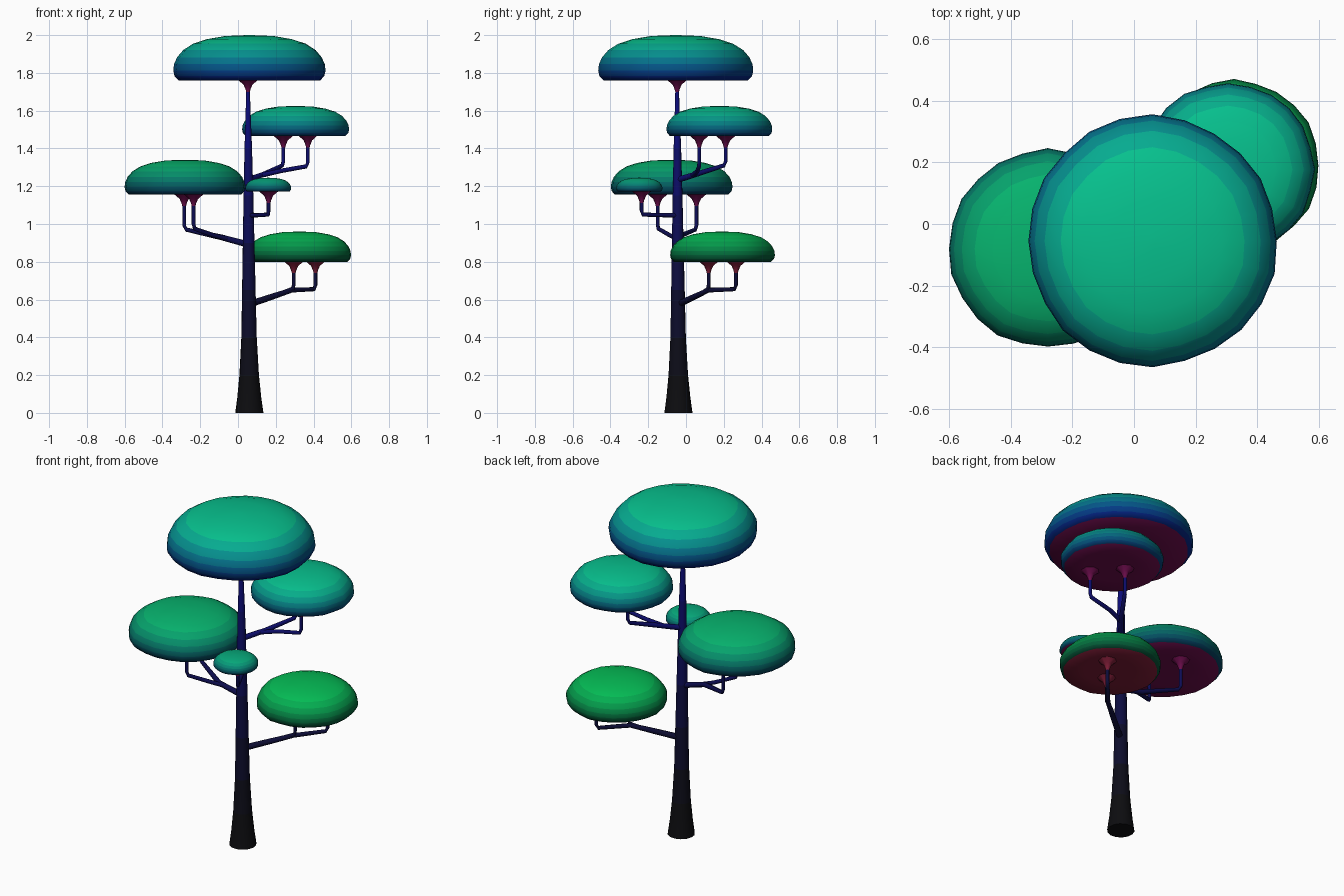
import bpy, bmesh, math, random
from mathutils import Vector

if "Cube" in bpy.data.objects:
    bpy.data.objects.remove(bpy.data.objects["Cube"])

random.seed(4)


def lerp(a, b, t):
    t = max(0.0, min(1.0, t))
    return tuple(x + (y - x) * t for x, y in zip(a, b))


def material(rgb):
    key = "paint_%02d_%02d_%02d" % tuple(round(c * 50) for c in rgb)
    m = bpy.data.materials.get(key) or bpy.data.materials.new(key)
    m.diffuse_color = (*[c ** 2.2 for c in rgb], 1)
    m.use_nodes = True
    m.node_tree.nodes["Principled BSDF"].inputs["Base Color"].default_value = m.diffuse_color
    return m


def bark(z):
    return lerp((0.08, 0.08, 0.09), (0.08, 0.08, 0.50), (z - 0.2) / 1.4)


def skin_rings(name, rings, colors, angle):
    """Bridge equal-sized rings of points, one colour per band, and cap both ends."""
    bm = bmesh.new()
    vs = [[bm.verts.new(p) for p in r] for r in rings]
    n = len(vs[0])
    for k in range(len(vs) - 1):
        for i in range(n):
            j = (i + 1) % n
            bm.faces.new((vs[k][i], vs[k][j], vs[k + 1][j], vs[k + 1][i])).material_index = k
    bm.faces.new(vs[0][::-1]).material_index = 0
    bm.faces.new(vs[-1]).material_index = len(vs) - 2
    bmesh.ops.recalc_face_normals(bm, faces=bm.faces)
    me = bpy.data.meshes.new(name)
    bm.to_mesh(me)
    bm.free()
    ob = bpy.data.objects.new(name, me)
    bpy.context.collection.objects.link(ob)
    for c in colors:
        me.materials.append(material(c))
    bpy.ops.object.select_all(action='DESELECT')
    bpy.context.view_layer.objects.active = ob
    ob.select_set(True)
    bpy.ops.object.shade_smooth_by_angle(angle=math.radians(angle))
    return ob


def tube(name, pts, sides=8, flare=None):
    """Tapered tube through (x, y, z, radius) points; last bands use the flare colour."""
    ps = [Vector(p[:3]) for p in pts]
    rings, cols = [], []
    side = None
    for k, p in enumerate(ps):
        a, b = ps[max(k - 1, 0)], ps[min(k + 1, len(ps) - 1)]
        t = (b - a).normalized()
        if side is None:
            side = t.orthogonal()
        side = (side - t * side.dot(t)).normalized()
        up = t.cross(side)
        rings.append([p + pts[k][3] * (side * math.cos(2 * math.pi * i / sides)
                                       + up * math.sin(2 * math.pi * i / sides))
                      for i in range(sides)])
        if k:
            cols.append(flare if flare and k >= len(ps) - 3 else bark((ps[k - 1].z + p.z) / 2))
    skin_rings(name, rings, cols, 50)


PROFILE = [(0.02, 0.0), (0.5, 0.0), (0.93, 0.0), (0.985, 0.1), (1.0, 0.22), (0.99, 0.36),
           (0.95, 0.51), (0.87, 0.67), (0.74, 0.81), (0.56, 0.91), (0.32, 0.98), (0.03, 1.0)]


def canopy(name, x, y, r, z0, z1, top, rim, under, sides=24):
    wob = [1 + random.uniform(-0.018, 0.01) for _ in range(sides)]
    rings = [[Vector((x + r * f * w * math.cos(2 * math.pi * i / sides),
                      y + r * f * w * math.sin(2 * math.pi * i / sides),
                      z0 + (z1 - z0) * h)) for i, w in enumerate(wob)] for f, h in PROFILE]
    cols = [under, under] + [lerp(rim, top, (PROFILE[k][1] + PROFILE[k + 1][1]) / 2 * 1.15)
                             for k in range(2, len(PROFILE) - 1)]
    skin_rings(name, rings, cols, 50)


def stem(name, path, top, flare):
    """Branch path that turns upward and flares into a canopy underside at height top."""
    x, y = path[-1][:2]
    corner = path[-1][2]
    pts = path[:-1] + [(x - (x - path[-2][0]) * 0.06, y - (y - path[-2][1]) * 0.06, corner, 0.011),
                       (x, y, corner + 0.022, 0.010), (x, y, top - 0.06, 0.010),
                       (x, y, top - 0.045, 0.014), (x, y, top - 0.022, 0.024),
                       (x, y, top + 0.004, 0.055)]
    tube(name, pts, 8, flare)


# canopies
magenta, wine = (0.42, 0.08, 0.30), (0.48, 0.13, 0.22)
canopy("top_canopy", 0.06, -0.055, 0.408, 1.76, 2.0, (0.06, 0.76, 0.57), (0.04, 0.12, 0.50), magenta)
canopy("upper_right_canopy", 0.305, 0.177, 0.281, 1.465, 1.625, (0.06, 0.75, 0.55), (0.04, 0.22, 0.45), magenta)
canopy("left_canopy", -0.28, -0.08, 0.323, 1.155, 1.34, (0.06, 0.70, 0.43), (0.04, 0.22, 0.36), magenta)
canopy("small_front_canopy", 0.16, -0.248, 0.123, 1.172, 1.245, (0.06, 0.66, 0.48), (0.04, 0.24, 0.38), magenta)
canopy("lower_right_canopy", 0.325, 0.19, 0.278, 0.80, 0.96, (0.05, 0.74, 0.34), (0.04, 0.28, 0.20), wine)

# trunk, flaring into the top canopy
cx, cy = 0.06, -0.04
trunk = [(0, 0.075), (0.08, 0.064), (0.2, 0.052), (0.4, 0.041), (0.65, 0.036), (0.9, 0.031),
         (1.15, 0.026), (1.4, 0.020), (1.6, 0.013), (1.70, 0.010), (1.715, 0.014),
         (1.738, 0.024), (1.764, 0.055)]
tube("trunk", [(cx - 0.004 * z, cy - 0.004 * z, z, r) for z, r in trunk], 14, magenta)

# upper right branch, forked
stem("upper_right_branch", [(0.06, -0.04, 1.235, 0.016), (0.14, 0.06, 1.265, 0.014),
                            (0.24, 0.21, 1.31)], 1.465, magenta)
stem("upper_right_fork", [(0.12, 0.035, 1.257, 0.013), (0.22, 0.06, 1.28, 0.012),
                          (0.37, 0.07, 1.305)], 1.465, magenta)

# left branch, forked
stem("left_branch", [(0.06, -0.04, 0.89, 0.017), (-0.09, -0.05, 0.93, 0.015),
                     (-0.285, 0.055, 0.97)], 1.155, magenta)
stem("left_fork", [(-0.05, -0.045, 0.92, 0.013), (-0.13, -0.085, 0.94, 0.012),
                   (-0.235, -0.15, 0.975)], 1.155, magenta)

# small front branch
stem("small_front_branch", [(0.06, -0.04, 1.045, 0.013), (0.11, -0.13, 1.047, 0.011),
                            (0.162, -0.235, 1.05)], 1.172, magenta)

# lower right branch with two stems
stem("lower_right_branch", [(0.06, -0.04, 0.575, 0.018), (0.18, 0.045, 0.615, 0.016),
                            (0.285, 0.12, 0.65, 0.013), (0.41, 0.265, 0.655)], 0.80, wine)
stem("lower_right_inner_stem", [(0.23, 0.085, 0.632, 0.013), (0.295, 0.12, 0.658)], 0.80, wine)
